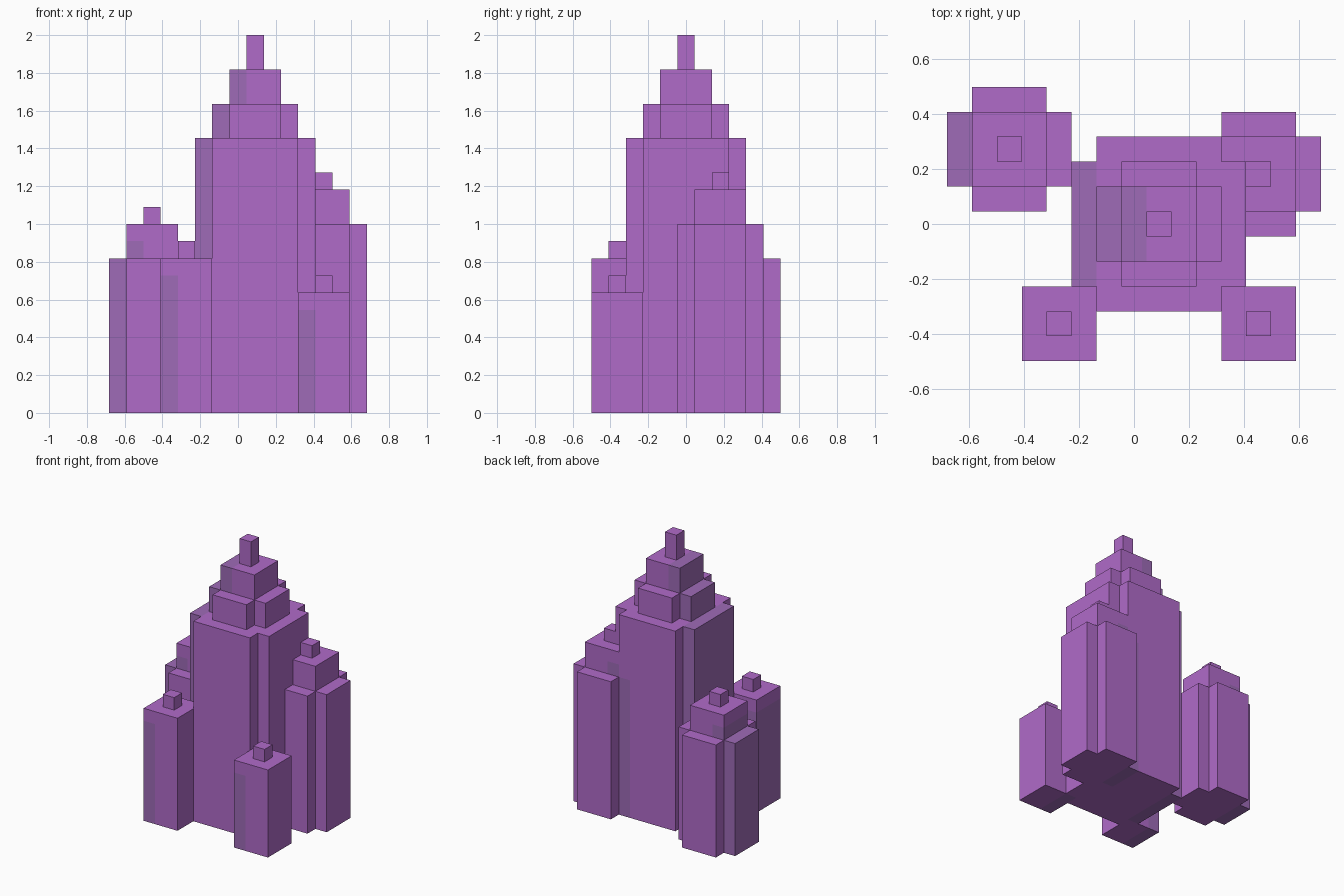
import bpy, bmesh
from mathutils import Vector

cube = bpy.data.objects.get("Cube")
if cube:
    bpy.data.objects.remove(cube)

U = 1 / 11  # edge of one building block


def make_material(name, rgb):
    mat = bpy.data.materials.new(name)
    mat.use_nodes = True
    mat.diffuse_color = (*rgb, 1)
    mat.node_tree.nodes["Principled BSDF"].inputs["Base Color"].default_value = (*rgb, 1)
    return mat


materials = [make_material("purple", (0.434, 0.147, 0.584)),
             make_material("greyed_purple", (0.342, 0.147, 0.474))]

# Towers: centre block, then tiers of (radius, bottom, top, top of the grey side)
towers = {
    "main_tower": ((1, 0), [(3, 0, 16, 16), (2, 16, 18, 18), (1, 18, 20, 20), (0, 20, 22, 0)]),
    "back_left_tower": ((5, 2), [(2, 0, 11, 11), (1, 11, 13, 12), (0, 13, 14, 0)]),
    "back_right_tower": ((-5, 3), [(2, 0, 9, 9), (1, 9, 11, 10), (0, 11, 12, 0)]),
    "front_left_tower": ((5, -4), [(1, 0, 7, 6), (0, 7, 8, 0)]),
    "front_right_tower": ((-3, -4), [(1, 0, 9, 8), (0, 9, 10, 0)]),
}

# Fill the block grid; wide tiers lose their corners, the -x layer is grey
cells = {}
for name, ((cx, cy), tiers) in towers.items():
    for r, bottom, top, grey_top in tiers:
        for dx in range(-r, r + 1):
            for dy in range(-r, r + 1):
                if r > 1 and abs(dx) == abs(dy) == r:
                    continue
                for z in range(bottom, top):
                    grey = int(dx == -r and z < grey_top)
                    cells[cx + dx, cy + dy, z] = (name, grey)


def block_faces(bm, cell, colour):
    """Add the sides of a block that touch no other block."""
    centre = Vector(cell) + Vector((0, 0, 0.5))
    for axis in range(3):
        for sign in (-1, 1):
            n = Vector((0, 0, 0))
            n[axis] = sign
            if tuple(int(a + b) for a, b in zip(cell, n)) in cells:
                continue
            u = Vector((0, 0, 0))
            u[(axis + 1) % 3] = 1
            v = n.cross(u)
            corners = [centre + (n + a * u + b * v) / 2
                       for a, b in ((-1, -1), (1, -1), (1, 1), (-1, 1))]
            face = bm.faces.new([bm.verts.new(c * U) for c in corners])
            face.material_index = colour


# Build each tower and join its flat areas of one colour
for name in towers:
    bm = bmesh.new()
    for cell, (owner, colour) in cells.items():
        if owner == name:
            block_faces(bm, cell, colour)
    bmesh.ops.remove_doubles(bm, verts=bm.verts, dist=0.001)
    bmesh.ops.dissolve_limit(bm, angle_limit=0.01, verts=bm.verts, edges=bm.edges,
                             delimit={'MATERIAL'})
    mesh = bpy.data.meshes.new(name)
    bm.to_mesh(mesh)
    bm.free()
    for mat in materials:
        mesh.materials.append(mat)
    bpy.context.collection.objects.link(bpy.data.objects.new(name, mesh))
